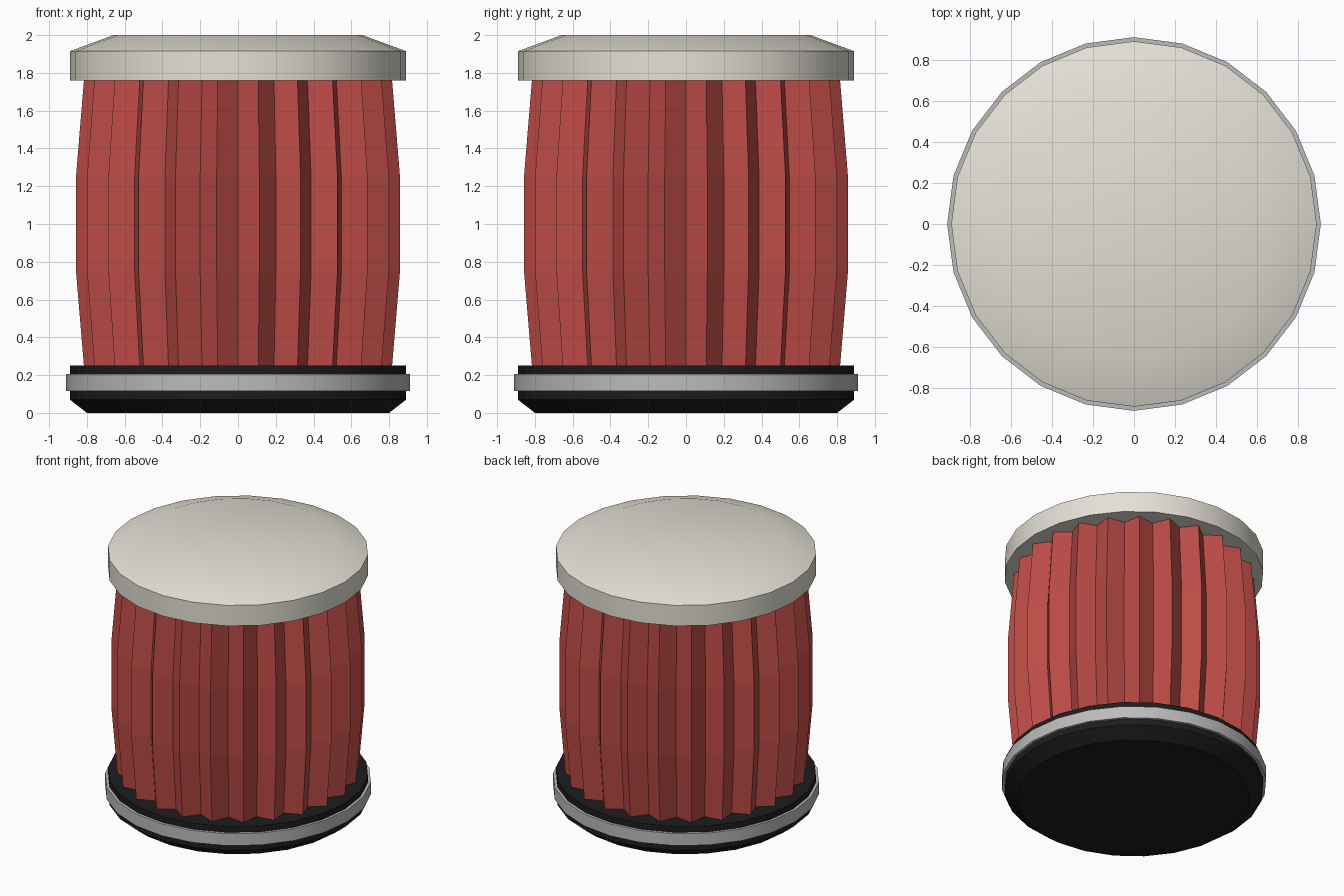
import bpy, bmesh, math

if "Cube" in bpy.data.objects:
    bpy.data.objects.remove(bpy.data.objects["Cube"])


def material(name, rgb):
    m = bpy.data.materials.new(name)
    m.diffuse_color = (*rgb, 1)
    m.use_nodes = True
    m.node_tree.nodes["Principled BSDF"].inputs["Base Color"].default_value = m.diffuse_color
    return m


def lathe(name, rings, mat, radius_at=None, sides=24, smooth=True, closed=False):
    """Stack of (radius, z) rings; capped at the ends, or closed into a hoop."""
    bm = bmesh.new()
    loops = []
    for r, z in rings:
        loop = []
        for i in range(sides):
            a = 2 * math.pi * i / sides
            k = r * (radius_at(i) if radius_at else 1)
            loop.append(bm.verts.new((k * math.cos(a), k * math.sin(a), z)))
        loops.append(loop)
    pairs = list(zip(loops, loops[1:]))
    if closed:
        pairs.append((loops[-1], loops[0]))
    else:
        bm.faces.new(loops[0][::-1])
        bm.faces.new(loops[-1])
    for lo, hi in pairs:
        for i in range(sides):
            j = (i + 1) % sides
            bm.faces.new((lo[i], lo[j], hi[j], hi[i]))
    bmesh.ops.recalc_face_normals(bm, faces=bm.faces)
    me = bpy.data.meshes.new(name)
    bm.to_mesh(me)
    bm.free()
    me.materials.append(mat)
    ob = bpy.data.objects.new(name, me)
    bpy.context.collection.objects.link(ob)
    if smooth:
        bpy.ops.object.select_all(action='DESELECT')
        ob.select_set(True)
        bpy.context.view_layer.objects.active = ob
        bpy.ops.object.shade_smooth_by_angle(angle=math.radians(30))
    return ob


black = material("black", (0.012, 0.012, 0.012))
silver = material("silver", (0.5, 0.5, 0.5))
red = material("red", (0.5, 0.07, 0.06))
cream = material("cream", (0.78, 0.75, 0.67))

# Chamfered base
lathe("base", [(0.80, 0), (0.89, 0.07), (0.89, 0.25)], black)

# Metal band round the base
lathe("base_band", [(0.87, 0.115), (0.91, 0.115), (0.91, 0.205), (0.87, 0.205)],
      silver, closed=True)

# Pleated body: 24 ridges and valleys, bulging in the middle
lathe("pleated_body", [(0.822, 0.24), (0.865, 0.75), (0.865, 1.25), (0.822, 1.77)], red,
      radius_at=lambda i: 1 if i % 2 else 0.895, sides=48, smooth=False)

# Lid with sloping shoulder
lathe("lid", [(0.89, 1.76), (0.89, 1.915), (0.66, 2.0)], cream)
